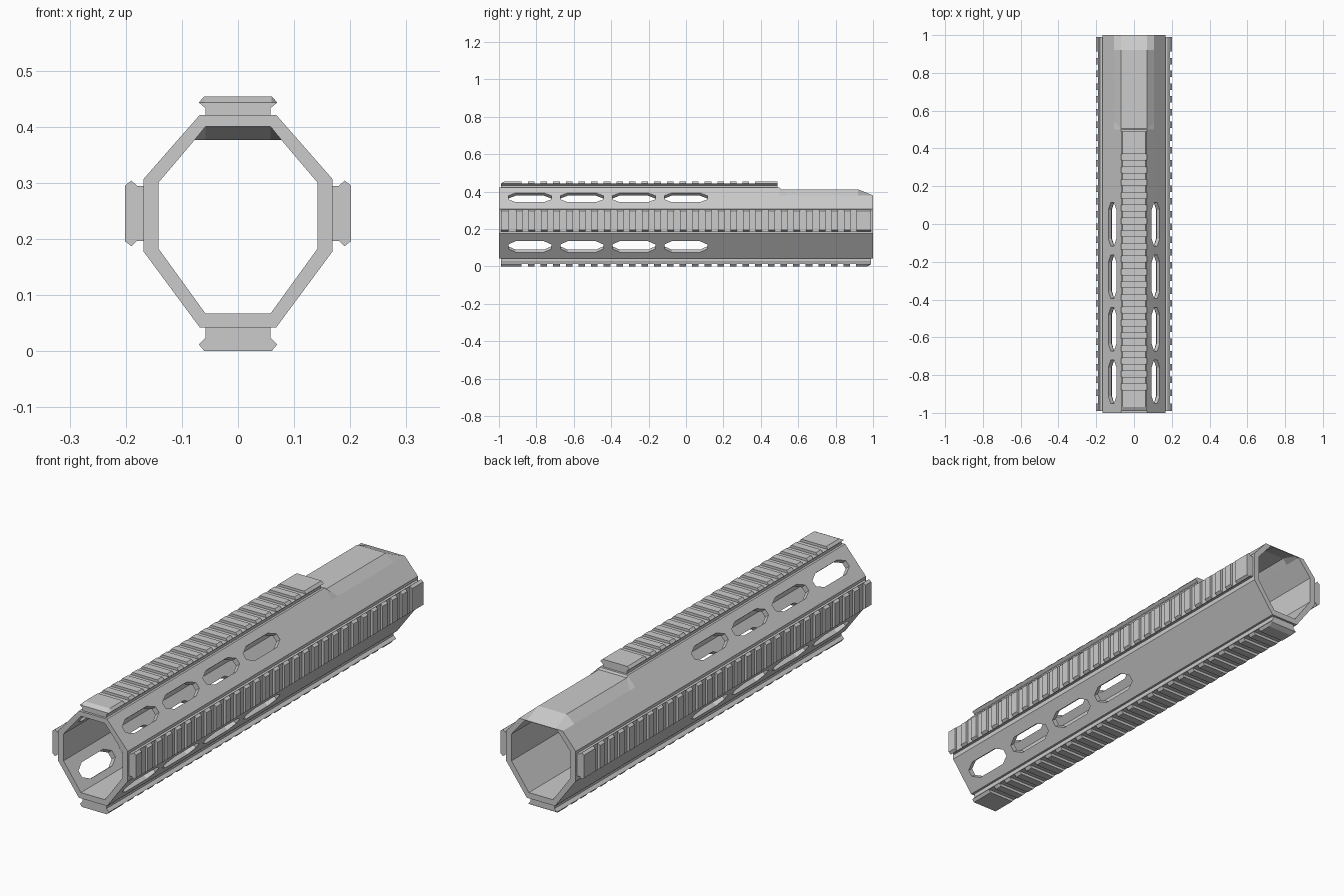
import bpy, bmesh, math
from mathutils import Vector, Matrix

if "Cube" in bpy.data.objects:
    bpy.data.objects.remove(bpy.data.objects["Cube"])


def loft(name, sections, closed=False, matrix=None):
    """Skin rings of points with equal counts; closed wraps last ring to first."""
    bm = bmesh.new()
    rings = [[bm.verts.new(p) for p in s] for s in sections]
    n = len(rings[0])
    pairs = list(zip(rings, rings[1:]))
    if closed:
        pairs.append((rings[-1], rings[0]))
    else:
        bm.faces.new(rings[0])
        bm.faces.new(rings[-1])
    for a, b in pairs:
        for i in range(n):
            j = (i + 1) % n
            bm.faces.new((a[i], a[j], b[j], b[i]))
    bmesh.ops.remove_doubles(bm, verts=bm.verts, dist=1e-5)
    bmesh.ops.dissolve_degenerate(bm, edges=bm.edges, dist=1e-5)
    if matrix:
        bm.transform(matrix)
    bmesh.ops.recalc_face_normals(bm, faces=bm.faces)
    me = bpy.data.meshes.new(name)
    bm.to_mesh(me)
    bm.free()
    ob = bpy.data.objects.new(name, me)
    bpy.context.collection.objects.link(ob)
    return ob


def tube_ring(half, y, y_shoulder=None):
    """Mirror a half profile listed top to bottom; point 1 is the shoulder."""
    ys = [y if i != 1 or y_shoulder is None else y_shoulder for i in range(len(half))]
    right = [(x, yy, z) for (x, z), yy in zip(half, ys)]
    return right + [(-x, yy, z) for x, yy, z in reversed(right)]


# Octagonal tube: outer skin, then back along the inner skin
def outer(top):
    return [(.068, top), (.105, .379), (.168, .307), (.168, .177), (.068, .042)]


def inner(top):
    return [(.058, top), (.0775, .376), (.142, .30), (.142, .183), (.058, .067)]


tube = loft("handguard_tube", [
    tube_ring(outer(.421), -1),
    tube_ring(outer(.421), .50),
    tube_ring(outer(.412), .505, .54),     # recessed rear top
    tube_ring(outer(.412), .92),
    tube_ring(outer(.379), 1),             # sloped rear lip
    tube_ring(inner(.376), 1),
    tube_ring(inner(.40), .92),
    tube_ring(inner(.40), -1),
], closed=True)


# Vent slots through the four slanted walls
def slot_cutter(sx, x, z, normal, w, yc):
    n = Vector((normal[0] * sx, 0, normal[1])).normalized()
    t = Vector((-n.z, 0, n.x))
    e = w * .4
    shape = [(-.115, -e), (-.075, -w), (.075, -w), (.115, -e),
             (.115, e), (.075, w), (-.075, w), (-.115, e)]
    c = Vector((x * sx, yc, z))
    return loft("slot_cutter", [[c + Vector((0, a, 0)) + t * b + n * d for a, b in shape]
                                for d in (-.05, .05)])


cutters = bpy.data.collections.new("cutters")
bpy.context.scene.collection.children.link(cutters)
for sx in (1, -1):
    for k in range(4):
        yc = -.835 + k * .278
        for args in ((.1145, .368, (.114, .1), .033), (.1147, .105, (.135, -.1), .037)):
            c = slot_cutter(sx, *args, yc)
            c.hide_render = True
            bpy.context.collection.objects.unlink(c)
            cutters.objects.link(c)

mod = tube.modifiers.new("slots", 'BOOLEAN')
mod.operand_type = 'COLLECTION'
mod.collection = cutters
mod.solver = 'EXACT'
bpy.context.view_layer.objects.active = tube
bpy.ops.object.modifier_apply(modifier=mod.name)
for c in list(cutters.objects):
    bpy.data.objects.remove(c)
bpy.data.collections.remove(cutters)


# Toothed rails: u is across, v is outward from the tube
def rail(name, widths, heights, y0, y1, teeth, matrix):
    neck, tip, crown = widths
    h0, h1, h2, h3 = heights

    def ring(y, high):
        half = [(neck, h0), (neck, h1), (tip, h2), (crown, h3 if high else h2)]
        return [(u, y, v) for u, v in half] + [(-u, y, v) for u, v in reversed(half)]

    rings = [ring(y0, False)]
    for a, b, slope_a, slope_b in teeth:
        rings += [ring(a - slope_a, False), ring(a, True), ring(b, True), ring(b + slope_b, False)]
    rings.append(ring(y1, False))
    clean = [r for i, r in enumerate(rings) if i == 0 or r != rings[i - 1]]
    return loft(name, clean, matrix=matrix)


PITCH, TOOTH = .0675, .035


def tooth_row(start, count):
    return [(start + i * PITCH, start + i * PITCH + TOOTH, 0, 0) for i in range(count)]


W = (.058, .070, .060)
H = (0, .012, .022, .033)
front_block = (-.97, -.88, .02, 0)
top_teeth = [front_block] + tooth_row(-.845, 18) + [(.37, .49, 0, 0)]
rail("top_rail", W, H, -.99, .49, top_teeth, Matrix.Translation((0, 0, .421)))

low_teeth = [(-.99, -.88, 0, 0)] + tooth_row(-.845, 26) + [(.91, .97, 0, .02)]
rail("bottom_rail", W, (0, .018, .030, .042), -.99, .99, low_teeth,
     Matrix.Translation((0, 0, .042)) @ Matrix.Diagonal((1, 1, -1, 1)))

side_teeth = [(-.99, -.95, 0, 0)] + tooth_row(-.91, 27) + [(.9125, .99, 0, 0)]
for sx, side in ((1, "right"), (-1, "left")):
    m = Matrix.Translation((sx * .168, 0, .2455)) @ Matrix.Rotation(sx * math.pi / 2, 4, 'Y')
    rail(side + "_rail", (.049, .0585, .050), H, -.99, .99, side_teeth, m)
